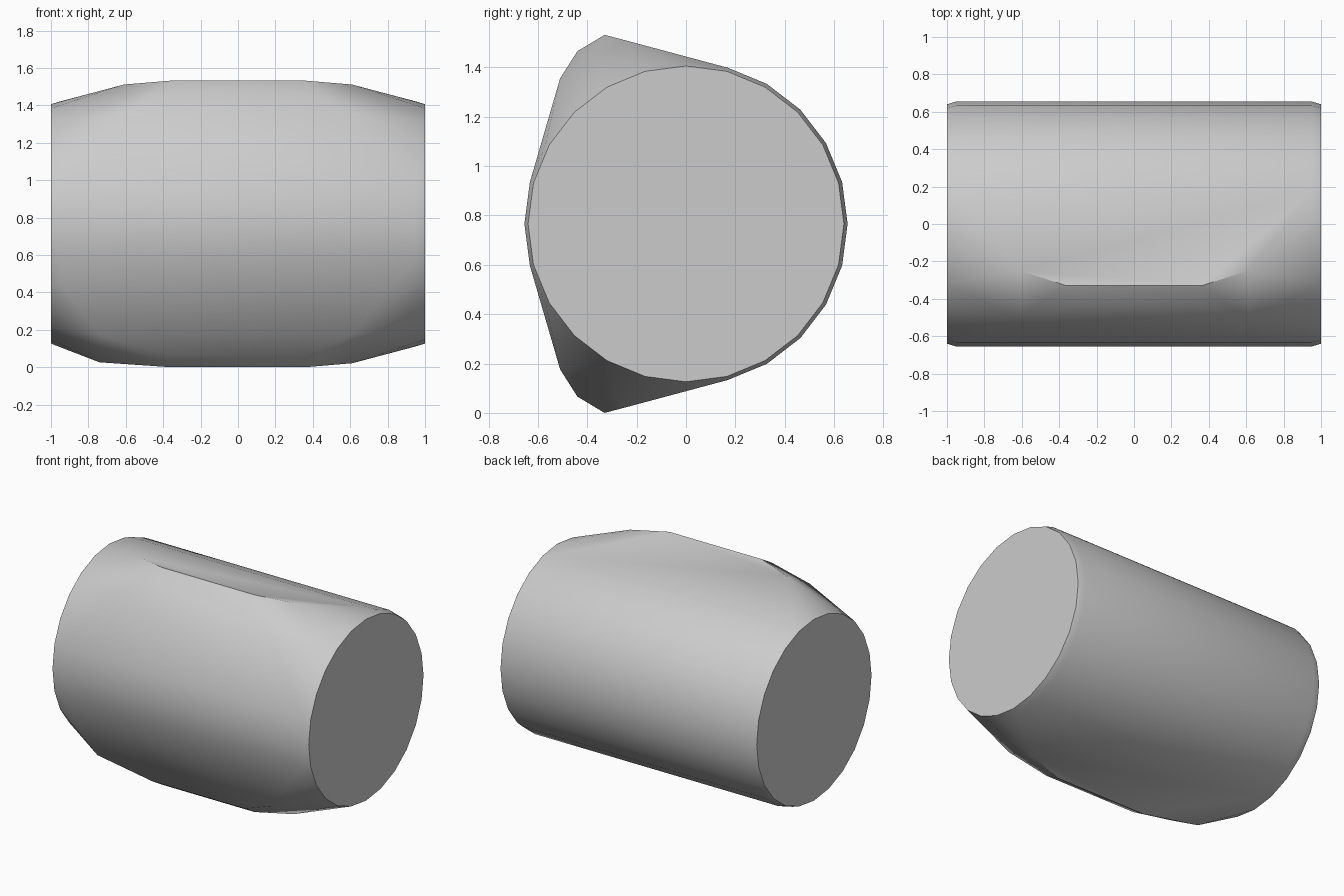
import bpy, bmesh, math

cube = bpy.data.objects.get("Cube")
if cube:
    bpy.data.objects.remove(cube, do_unlink=True)

MID = 0.766      # height of the drum axis
SIDES = 24

grey = bpy.data.materials.new("plain grey")
grey.use_nodes = True
colour = (0.6, 0.6, 0.6, 1)
grey.diffuse_color = colour
grey.node_tree.nodes["Principled BSDF"].inputs["Base Color"].default_value = colour

bm = bmesh.new()

# Drum: rings along x, with slightly eased rims
for x, radius in ((1.0, 0.64), (0.95, 0.655)):
    for side in (-1, 1):
        for i in range(SIDES):
            a = math.tau * i / SIDES
            bm.verts.new((side * x, radius * math.cos(a), MID + radius * math.sin(a)))

# Upper and lower front ridges with tapered shoulders
for up in (-1, 1):
    for side in (-1, 1):
        shoulder = 0.74 if up < 0 and side < 0 else 0.61
        drop = 0.74 if shoulder > 0.7 else 0.745
        for x, y, z in ((0.36, -0.33, 0.766), (0.36, -0.44, 0.70),
                        (shoulder, -0.25, drop), (shoulder, -0.51, 0.59)):
            bm.verts.new((side * x, y, MID + up * z))

# Skin wrapped tightly around drum and ridges
hull = bmesh.ops.convex_hull(bm, input=bm.verts)
loose = {g for g in hull["geom_interior"] + hull["geom_unused"]
         if isinstance(g, bmesh.types.BMVert)}
bmesh.ops.delete(bm, geom=list(loose), context="VERTS")
bmesh.ops.dissolve_limit(bm, angle_limit=math.radians(1), verts=bm.verts, edges=bm.edges)
bmesh.ops.recalc_face_normals(bm, faces=bm.faces)

mesh = bpy.data.meshes.new("barrel_body")
bm.to_mesh(mesh)
bm.free()
mesh.materials.append(grey)
body = bpy.data.objects.new("barrel_body", mesh)
bpy.context.collection.objects.link(body)

# Smooth sides, crisp end caps
bpy.ops.object.select_all(action="DESELECT")
body.select_set(True)
bpy.context.view_layer.objects.active = body
bpy.ops.object.shade_smooth_by_angle(angle=math.radians(28))
for poly in mesh.polygons:
    if abs(poly.normal.x) > 0.99:
        poly.use_smooth = False
        for key in poly.edge_keys:
            mesh.edges[mesh.edge_keys.index(key)].use_edge_sharp = True
